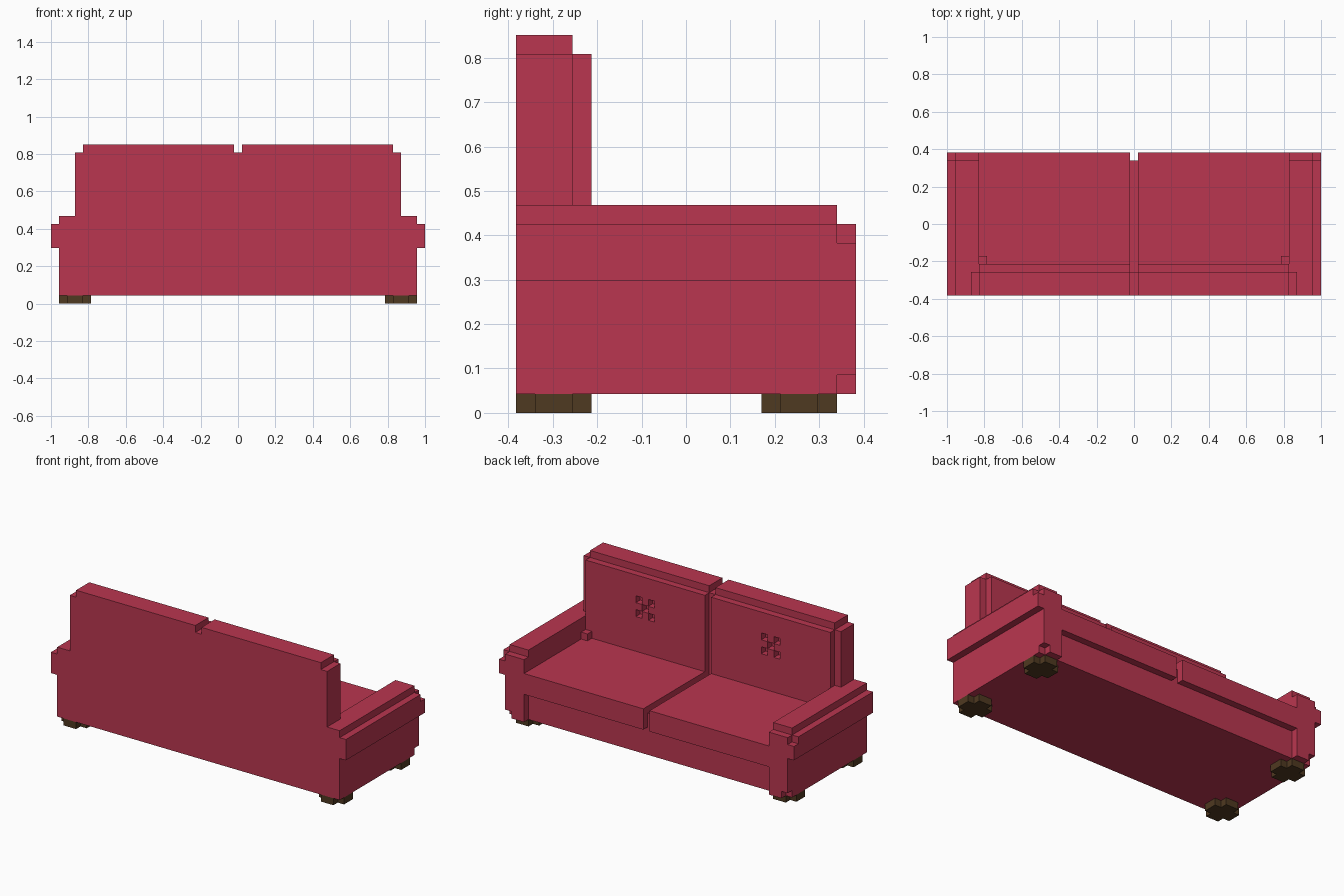
import bpy
import bmesh
from mathutils import Vector

# Remove the default cube only
cube = bpy.data.objects.get("Cube")
if cube:
    bpy.data.objects.remove(cube, do_unlink=True)

# Everything sits on a block grid: W blocks wide, D blocks deep
W, D = 47, 18
UNIT = 2 / W


def material(name, rgb):
    mat = bpy.data.materials.new(name)
    mat.use_nodes = True
    color = (*rgb, 1)
    mat.diffuse_color = color
    node = next(n for n in mat.node_tree.nodes if n.type == "BSDF_PRINCIPLED")
    node.inputs["Base Color"].default_value = color
    node.inputs["Roughness"].default_value = 0.8
    return mat


RED = material("red fabric", (0.49, 0.037, 0.08))
BROWN = material("dark brown wood", (0.078, 0.041, 0.015))


def place(p):
    return Vector(((p[0] - W / 2) * UNIT, (p[1] - D / 2) * UNIT, p[2] * UNIT))


def finish(name, bm, mat, mirror):
    """Turn block coordinates into an object, optionally on the other side."""
    for v in bm.verts:
        x = W - v.co.x if mirror else v.co.x
        v.co = place((x, v.co.y, v.co.z))
    bmesh.ops.recalc_face_normals(bm, faces=bm.faces)
    mesh = bpy.data.meshes.new(name)
    bm.to_mesh(mesh)
    bm.free()
    mesh.materials.append(mat)
    obj = bpy.data.objects.new(name, mesh)
    bpy.context.collection.objects.link(obj)
    return obj


def prism(name, outline, axis, start, end, mat=RED, mirror=False):
    """Extrude a 2D outline along the given axis (0, 1 or 2)."""
    bm = bmesh.new()
    verts = []
    for p in outline:
        co = list(p)
        co.insert(axis, start)
        verts.append(bm.verts.new(co))
    face = bm.faces.new(verts)
    shift = Vector((0, 0, 0))
    shift[axis] = end - start
    res = bmesh.ops.extrude_face_region(bm, geom=[face], use_keep_orig=True)
    moved = [g for g in res["geom"] if isinstance(g, bmesh.types.BMVert)]
    bmesh.ops.translate(bm, vec=shift, verts=moved)
    return finish(name, bm, mat, mirror)


def rect(a0, b0, a1, b1):
    return [(a0, b0), (a1, b0), (a1, b1), (a0, b1)]


def tufted_pad(name, mirror):
    """Back cushion with a cross of five square pockets."""
    x0, x1, z0, z1 = 4, 23, 8, 19
    cx, cz = 13.5, 14.5
    xs = [x0, cx - 1.5, cx - .5, cx + .5, cx + 1.5, x1]
    zs = [z0, cz - 1.5, cz - .5, cz + .5, cz + 1.5, z1]
    bm = bmesh.new()
    grid = [[bm.verts.new((x, 4, z)) for z in zs] for x in xs]
    panels = {}
    for i in range(len(xs) - 1):
        for k in range(len(zs) - 1):
            panels[i, k] = bm.faces.new((grid[i][k], grid[i][k + 1],
                                         grid[i + 1][k + 1], grid[i + 1][k]))
    # Side walls
    rim = [e for e in bm.edges if e.is_boundary]
    res = bmesh.ops.extrude_edge_only(bm, edges=rim)
    for g in res["geom"]:
        if isinstance(g, bmesh.types.BMVert):
            g.co.y = 3
    # Pockets
    for key in ((1, 1), (1, 3), (2, 2), (3, 1), (3, 3)):
        res = bmesh.ops.extrude_face_region(bm, geom=[panels[key]])
        for g in res["geom"]:
            if isinstance(g, bmesh.types.BMVert):
                g.co.y = 3
        if panels[key].is_valid:
            bm.faces.remove(panels[key])
    return finish(name, bm, RED, mirror)


# Base under the seat
prism("seat_base", rect(4, 1, 43, 7), 1, 3, 17)

# Backrest panel with a stepped top and centre notch
half = [(4, 1), (4, 11), (3, 11), (3, 19), (4, 19), (4, 20), (23, 20), (23, 19)]
prism("backrest", half + [(W - x, z) for x, z in reversed(half)], 1, 0, 3)

# Parts that repeat on both sides
arm = [(1, 1), (4, 1), (4, 11), (1, 11), (1, 10), (0, 10), (0, 7), (1, 7)]
arm_end = [(2, 1), (4, 1), (4, 10), (1, 10), (1, 9), (0, 9), (0, 7),
           (1, 7), (1, 2), (2, 2)]
cushion = [(3, 7), (17, 7), (17, 5), (18, 5), (18, 8), (3, 8)]
foot = [(1, 0), (3, 0), (3, 1), (4, 1), (4, 3), (3, 3), (3, 4), (1, 4),
        (1, 3), (0, 3), (0, 1), (1, 1)]

for side, mirror in (("right", False), ("left", True)):
    prism(side + "_arm", arm, 1, 0, 17, mirror=mirror)
    prism(side + "_arm_end", arm_end, 1, 17, 18, mirror=mirror)
    prism(side + "_seat_cushion", cushion, 0, 4, 23, mirror=mirror)
    tufted_pad(side + "_back_cushion", mirror)
    prism(side + "_corner_tuck", rect(4, 4, 5, 5), 2, 8, 9, mirror=mirror)
    for end, y in (("backrest", 0), ("seat", 13)):
        prism(f"{side}_{end}_foot", [(x + 1, b + y) for x, b in foot],
              2, 0, 1, BROWN, mirror)
